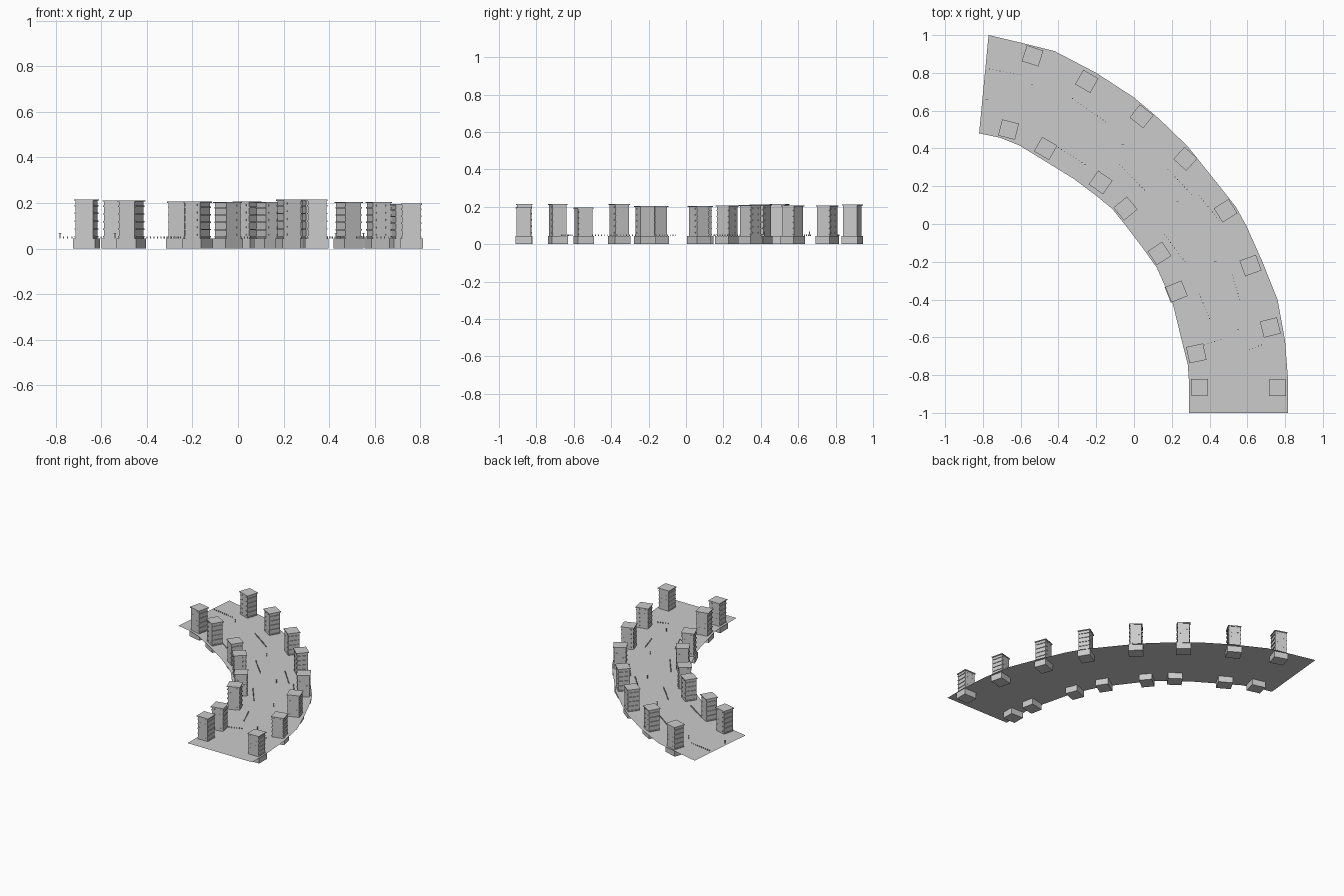
import bpy, bmesh
from math import radians
from mathutils import Matrix, Vector

cube = bpy.data.objects.get("Cube")
if cube:
    bpy.data.objects.remove(cube, do_unlink=True)

grey = bpy.data.materials.new("concrete_grey")
grey.use_nodes = True
colour = (0.6, 0.6, 0.6, 1)
grey.diffuse_color = colour
grey.node_tree.nodes["Principled BSDF"].inputs["Base Color"].default_value = colour

DECK_Z = 0.045


def finish(bm, name, matrix=Matrix()):
    mesh = bpy.data.meshes.new(name)
    bm.to_mesh(mesh)
    bm.free()
    mesh.materials.append(grey)
    obj = bpy.data.objects.new(name, mesh)
    obj.matrix_world = matrix
    bpy.context.collection.objects.link(obj)
    return obj


def box(bm, centre, size):
    m = Matrix.Translation(centre) @ Matrix.Diagonal((*size, 1))
    bmesh.ops.create_cube(bm, size=1, matrix=m)


# Curved deck: a strip of flat panels between the two kerb lines
outer = [(-.77, 1), (-.6, .96), (-.42, .915), (-.2, .80), (0, .67), (.135, .555),
         (.285, .41), (.425, .235), (.54, .09), (.595, -.01), (.68, -.2),
         (.76, -.4), (.80, -.62), (.815, -.82), (.815, -1)]
inner = [(-.82, .48), (-.71, .457), (-.605, .415), (-.32, .24), (-.2, .15),
         (-.115, .08), (-.035, -.02), (.045, -.125), (.12, -.23), (.165, -.33),
         (.205, -.42), (.245, -.585), (.285, -.745), (.29, -.82), (.29, -1)]
bm = bmesh.new()
rows = [[bm.verts.new((x, y, DECK_Z)) for x, y in line] for line in (inner, outer)]
for i in range(len(outer) - 1):
    bm.faces.new((rows[0][i], rows[0][i + 1], rows[1][i + 1], rows[1][i]))
finish(bm, "deck")


# Towers: podium below the deck, shaft, floor ledges, windows and roof slab
def tower(name, x, y, turn, top):
    bm = bmesh.new()
    box(bm, (0, 0, DECK_Z / 2), (.1, .088, DECK_Z))
    box(bm, (0, 0, (DECK_Z + top) / 2), (.08, .078, top - DECK_Z))
    box(bm, (0, 0, top - .003), (.092, .088, .006))
    floors = 5
    step = (top - DECK_Z) / floors
    for f in range(floors):
        z = DECK_Z + step * (f + .5)
        for side in (-1, 1):
            box(bm, (side * .042, 0, z - step * .3), (.006, .074, .006))
            for w in (-.022, .022):
                box(bm, (w, side * .039, z), (.008, .003, .008))
    place = Matrix.Translation((x, y, 0)) @ Matrix.Rotation(radians(turn), 4, "Z")
    finish(bm, name, place)


outer_row = [(-.537, .89, -18, .212), (-.25, .755, -30, .207), (.04, .57, -38, .207),
             (.272, .345, -42, .21), (.485, .07, 32, .205), (.617, -.22, 20, .205),
             (.722, -.548, 14, .195), (.76, -.867, 0, .197)]
inner_row = [(-.664, .50, -14, .216), (-.468, .40, -30, .212), (-.177, .22, -35, .207),
             (-.045, .082, 40, .205), (.135, -.156, 33, .205), (.225, -.357, 22, .215),
             (.33, -.685, 12, .215), (.347, -.865, 0, .215)]
for label, row in (("outer", outer_row), ("inner", inner_row)):
    for i, spec in enumerate(row):
        tower(f"{label}_tower_{i + 1}", *spec)

# Rows of small bollards on the deck
fences = [((-.325, .665), (-.15, .54)), ((.18, .29), (.305, .155)),
          ((-.415, .415), (-.26, .315)), ((-.075, .315), (.055, .18)),
          ((.16, -.055), (.27, -.2)), ((.345, -.37), (.4, -.5)),
          ((.52, -.27), (.56, -.4)), ((.61, -.665), (.675, -.64)),
          ((.345, .15), (.45, .02)), ((-.765, .82), (-.6, .79)),
          ((.375, -.64), (.46, -.61))]
bm = bmesh.new()
for start, end in fences:
    a, b = Vector(start), Vector(end)
    count = max(2, round((b - a).length / .018))
    for i in range(count + 1):
        p = a.lerp(b, i / count)
        box(bm, (p.x, p.y, DECK_Z + .004), (.004, .004, .008))
finish(bm, "bollards")

# Thin lamp posts beside the carriageway
bm = bmesh.new()
for x, y in ((-.78, .66), (-.54, .74), (-.06, .42), (.23, .12), (.43, -.2), (.55, -.56)):
    box(bm, (x, y, DECK_Z + .011), (.004, .004, .022))
    box(bm, (x, y, DECK_Z + .022), (.012, .004, .003))
finish(bm, "lamp_posts")
